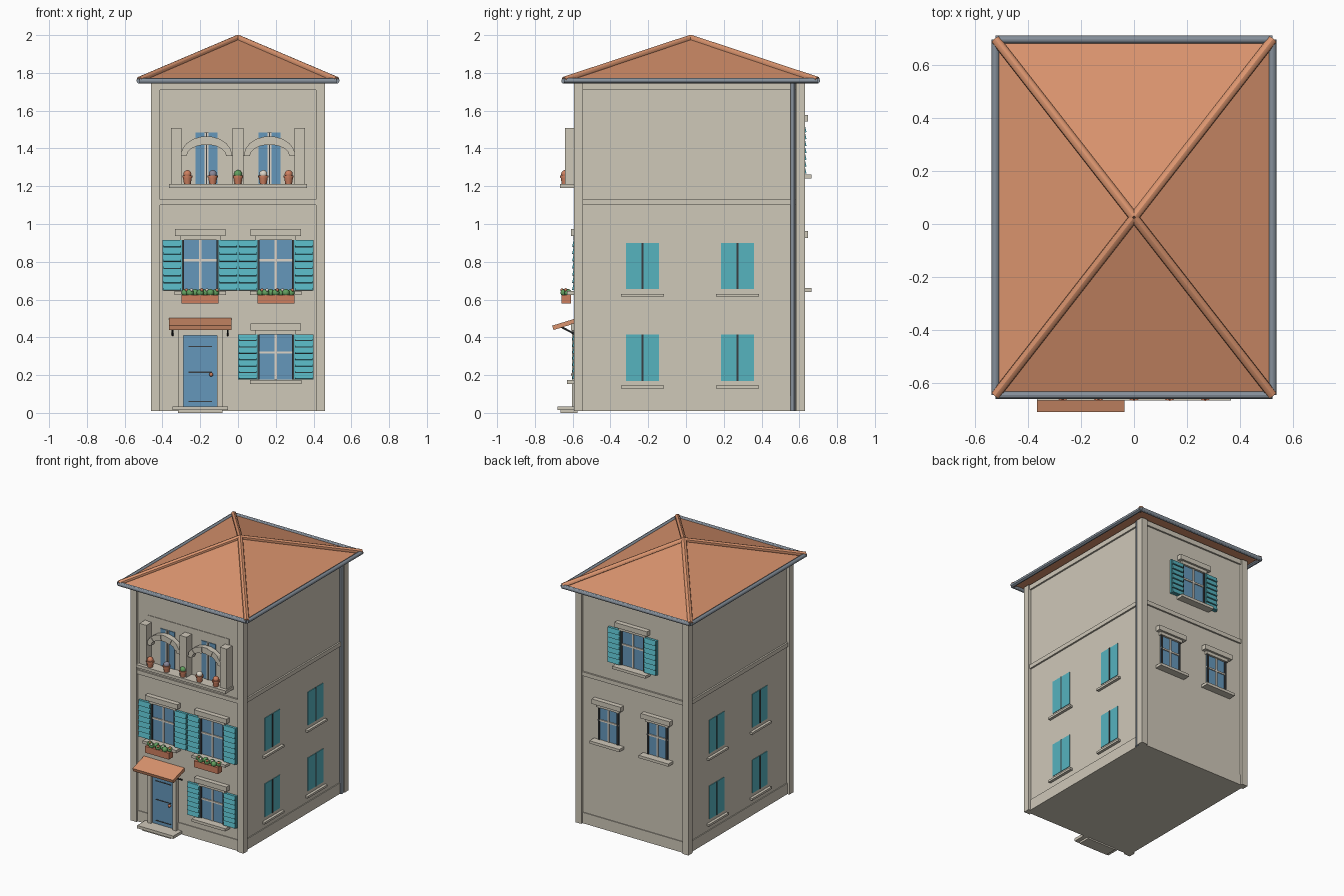
import bpy, bmesh
from math import cos, sin, pi
from mathutils import Matrix, Vector

if "Cube" in bpy.data.objects:
    bpy.data.objects.remove(bpy.data.objects["Cube"])


def colour(name, code):
    """Make a flat material from a display hex code, stored as linear values."""
    channels = [int(code[i:i + 2], 16) / 255 for i in (0, 2, 4)]
    rgba = [((c + 0.055) / 1.055) ** 2.4 for c in channels] + [1]
    material = bpy.data.materials.new(name)
    material.use_nodes = True
    material.diffuse_color = rgba
    material.node_tree.nodes["Principled BSDF"].inputs["Base Color"].default_value = rgba
    return material


stone = colour("stone", "CFC8B9")
tile = colour("roof_tile", "DA946E")
steel = colour("gutter_grey", "87919C")
teal = colour("shutter_teal", "56B3BF")
blue = colour("glass_blue", "6597BB")
dark = colour("dark_metal", "3A3F42")
green = colour("leaf_green", "62A05F")
clay = colour("clay_pot", "CE8060")
cream = colour("cream_frame", "DDD5C8")
lavender = colour("lavender", "8A8798")


def finish(name, bm, material, smooth=False):
    bmesh.ops.recalc_face_normals(bm, faces=bm.faces)
    mesh = bpy.data.meshes.new(name)
    bm.to_mesh(mesh)
    bm.free()
    mesh.materials.append(material)
    obj = bpy.data.objects.new(name, mesh)
    bpy.context.collection.objects.link(obj)
    if smooth:
        bpy.ops.object.select_all(action="DESELECT")
        obj.select_set(True)
        bpy.context.view_layer.objects.active = obj
        bpy.ops.object.shade_smooth_by_angle()
    return obj


def boxes(name, material, *spans, tilt=0):
    """One object of boxes, each given as x, y and z ranges; tilt turns each about x."""
    bm = bmesh.new()
    for span in spans:
        centre = Vector([(a + b) / 2 for a, b in span])
        size = [abs(b - a) for a, b in span] + [1]
        matrix = Matrix.Translation(centre) @ Matrix.Rotation(tilt, 4, "X") @ Matrix.Diagonal(size)
        bmesh.ops.create_cube(bm, size=1, matrix=matrix)
    return finish(name, bm, material)


def tube(name, material, start, end, radius, top=None, sides=12):
    start, end = Vector(start), Vector(end)
    bm = bmesh.new()
    turn = (end - start).to_track_quat("Z", "Y").to_matrix().to_4x4()
    bmesh.ops.create_cone(bm, cap_ends=True, segments=sides, radius1=radius,
                          radius2=top or radius, depth=(end - start).length,
                          matrix=Matrix.Translation((start + end) / 2) @ turn)
    return finish(name, bm, material, smooth=True)


def balls(name, material, centres, radius):
    bm = bmesh.new()
    for centre in centres:
        bmesh.ops.create_icosphere(bm, subdivisions=2, radius=radius,
                                   matrix=Matrix.Translation(centre))
    return finish(name, bm, material, smooth=True)


def around(centre, half):
    return (centre - half, centre + half)


# Main dimensions: wall faces, outer faces of the corner posts, storey heights
FRONT, BACK, SIDE = -0.575, 0.61, 0.44
FLOOR, EAVES = 0.01, 1.745

# Walls, horizontal bands and corner posts
boxes("walls", stone, ((-SIDE, SIDE), (FRONT, BACK), (FLOOR, EAVES)))
for name, low, high, out in (("plinth", FLOOR, 0.09, 0.006),
                             ("floor_band", 1.1, 1.13, 0.012),
                             ("cornice", 1.71, EAVES, 0.012)):
    boxes(name, stone, ((-SIDE - out, SIDE + out), (FRONT - out, BACK + out), (low, high)))
boxes("corner_posts", stone, *[(around(s * 0.437, 0.024), around(y, 0.024), (FLOOR, EAVES))
                               for s in (-1, 1) for y in (-0.57, 0.607)])

# Hipped roof with ridge tiles along the hips and a gutter all round
MID, HALF_X, HALF_Y = 0.025, 0.522, 0.67
apex = (0, MID, 1.984)
corners = [(sx * HALF_X, MID + sy * HALF_Y, 1.758)
           for sx, sy in ((-1, -1), (1, -1), (1, 1), (-1, 1))]
bm = bmesh.new()
ring = [bm.verts.new(c) for c in corners]
tip = bm.verts.new(apex)
bm.faces.new(ring)
for i in range(4):
    bm.faces.new((ring[i - 1], ring[i], tip))
finish("roof", bm, tile)
for i, corner in enumerate(corners):
    tube("hip_ridge", tile, Vector(corner) + Vector((0, 0, 0.004)), apex, 0.018)
    tube("gutter", steel, corners[i - 1], corner, 0.015)
tube("drain_pipe", steel, (0.446, 0.566, FLOOR), (0.446, 0.566, EAVES), 0.014)


def window(name, x, low, high, wall, half=0.1, shutters=True):
    """Glazed window with mullions, lintel and sill, and louvred shutters if wanted."""
    out = -1 if wall < 0 else 1
    mid = low + (high - low) * 0.6

    def depth(d):
        return (wall, wall + out * d)
    boxes(name + "_glass", blue, (around(x, half), depth(0.005), (low, high)))
    boxes(name + "_mullions", cream,
          (around(x, 0.006), depth(0.012), (low, high)),
          (around(x, half), depth(0.012), around(mid, 0.006)))
    boxes(name + "_surround", dark, *[(around(x + s * (half - 0.008), 0.006), depth(0.014), (low, high))
                                      for s in (-1, 1)])
    boxes(name + "_lintel", stone,
          (around(x, half + 0.033), depth(0.035), (high + 0.022, high + 0.058)),
          (around(x, half + 0.008), depth(0.02), (high, high + 0.022)))
    boxes(name + "_sill", stone, (around(x, half + 0.037), depth(0.055), (low - 0.024, low - 0.004)))
    if not shutters:
        return
    # Shutters: a panel with tilted slats on each side
    centres = [x + s * (half + 0.048) for s in (-1, 1)]
    boxes(name + "_shutter_panels", teal,
          *[(around(c, 0.051), depth(0.018), (low, high)) for c in centres])
    count = 7
    step = (high - low) / count
    boxes(name + "_shutter_slats", teal,
          *[(around(c, 0.046), (wall + out * 0.016, wall + out * 0.024),
             around(low + (i + 0.5) * step, step * 0.46))
            for c in centres for i in range(count)], tilt=out * 0.25)
    boxes(name + "_shutter_gaps", dark,
          *[(around(c, 0.047), depth(0.0195), around(low + i * step, 0.003))
            for c in centres for i in range(1, count)])


# Windows on the front and the back
window("ground_window", 0.2, 0.178, 0.415, FRONT)
window("upper_back_window", 0, 1.265, 1.52, BACK)
for side, label in ((-1, "right"), (1, "left")):
    x = side * 0.2
    window(label + "_front_window", x, 0.648, 0.915, FRONT)
    window(label + "_back_window", x, 0.665, 0.905, BACK, half=0.085, shutters=False)
    # Flower box under the middle windows
    boxes("flower_box", clay, (around(x, 0.098), (-0.66, -0.61), (0.578, 0.625)))
    spots = [(x + (i - 3) * 0.027, -0.635 + 0.01 * (-1) ** i, 0.636) for i in range(7)]
    balls("box_leaves", green, spots, 0.02)
    for material, picks in ((clay, spots[::3]), (cream, spots[1::3])):
        balls("box_flowers", material, [Vector(p) + Vector((0.008, -0.012, 0.015)) for p in picks], 0.009)

# Closed shutters and sills on both side walls
for side in (-1, 1):
    def reach(d):
        return (side * SIDE, side * (SIDE + d))
    for y in (-0.23, 0.272):
        for low in (0.17, 0.655):
            span = (low, low + 0.245)
            boxes("side_shutter", teal, (reach(0.004), around(y, 0.088), span))
            boxes("side_shutter_gap", dark, (reach(0.006), around(y, 0.005), span))
            boxes("side_sill", stone, (reach(0.02), around(y, 0.114), (low - 0.04, low - 0.025)))

# Front door with frame, grooves, knob and steps
DOOR = -0.2
boxes("door_frame", stone,
      *[(around(DOOR + s * 0.103, 0.014), (FRONT, -0.603), (FLOOR, 0.44)) for s in (-1, 1)],
      (around(DOOR, 0.117), (FRONT, -0.603), (0.41, 0.44)))
boxes("door_leaf", blue, (around(DOOR, 0.09), (FRONT, -0.585), (0.03, 0.41)))
boxes("door_grooves", dark,
      *[(around(DOOR, 0.062), (FRONT, -0.588), around(z, 0.003)) for z in (0.06, 0.215, 0.352)])
balls("door_knob", clay, [(-0.142, -0.597, 0.203)], 0.011)
boxes("door_step", stone, (around(DOOR, 0.148), (-0.68, FRONT), (0.014, 0.035)),
      (around(DOOR, 0.117), (-0.665, FRONT), (0, 0.014)))

# Tiled canopy on two brackets
boxes("door_canopy", tile, (around(DOOR, 0.165), (-0.708, -0.567), (0.459, 0.483)), tilt=0.3)
for s in (-1, 1):
    x = DOOR + s * 0.146
    tube("canopy_bracket", dark, (x, -0.66, 0.455), (x, FRONT, 0.41), 0.005, sides=8)

# Balcony: back panel, ledge, pillars and glazed doors
boxes("balcony_panel", stone, (around(0, 0.333), (FRONT, FRONT - 0.004), (1.21, 1.552)))
boxes("balcony_ledge", stone, (around(0, 0.365), (FRONT, -0.666), (1.19, 1.212)))
boxes("balcony_pillars", stone,
      *[(around(x, 0.028), (FRONT, -0.64), (1.21, 1.508)) for x in (-0.328, 0, 0.328)])
for x in (-0.167, 0.167):
    boxes("balcony_door", blue, (around(x, 0.058), (FRONT, FRONT - 0.009), (1.21, 1.485)))
    boxes("balcony_door_mullions", cream,
          (around(x, 0.011), (FRONT, FRONT - 0.014), (1.21, 1.485)))
    boxes("balcony_door_gap", dark, (around(x, 0.003), (FRONT, FRONT - 0.016), (1.21, 1.485)))
    # Arch of wedge stones, every second one slightly proud
    stones = 9
    for i in range(stones):
        bm = bmesh.new()
        face = -0.628 - 0.005 * (i % 2)
        rings = []
        for y in (face, -0.59):
            points = []
            for wide, tall, ends in ((0.105, 0.06, (i, i + 1)), (0.137, 0.105, (i + 1, i))):
                for k in ends:
                    a = pi * k / stones
                    points.append(bm.verts.new((x + wide * cos(a), y, 1.36 + tall * sin(a))))
            bm.faces.new(points)
            rings.append(points)
        for k in range(4):
            bm.faces.new((rings[0][k - 1], rings[0][k], rings[1][k], rings[1][k - 1]))
        finish("arch_stone", bm, stone)

# Potted plants along the ledge
for i, plant in enumerate((clay, lavender, green, cream, clay)):
    x = (i - 2) * 0.134
    tube("pot", clay, (x, -0.64, 1.212), (x, -0.64, 1.25), 0.018, top=0.024)
    tube("pot_rim", clay, (x, -0.64, 1.246), (x, -0.64, 1.257), 0.027)
    balls("pot_plant", plant, [(x, -0.64, 1.264)], 0.022)
